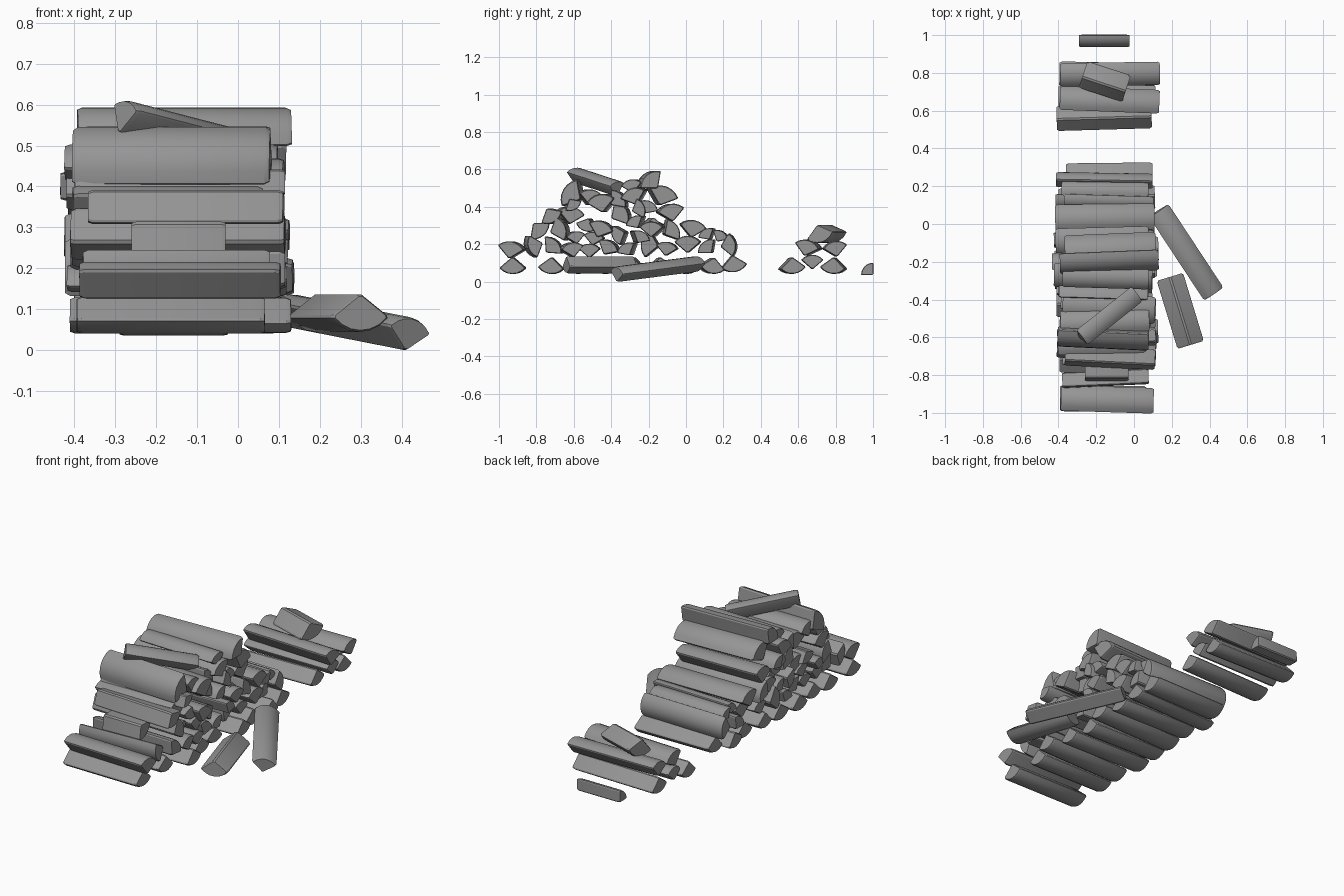
import bpy, bmesh, math, random
from mathutils import Vector

if "Cube" in bpy.data.objects:
    bpy.data.objects.remove(bpy.data.objects["Cube"])

random.seed(4)
SEG = 6  # bark arc segments

wood = bpy.data.materials.new("wood")
wood.diffuse_color = (0.3, 0.3, 0.3, 1)
wood.use_nodes = True
wood.node_tree.nodes["Principled BSDF"].inputs["Base Color"].default_value = wood.diffuse_color


def section(r, spread):
    """Split-log profile: blunt heart edge, two flat cuts, curved bark (+Y of profile is bark)."""
    a = math.radians(spread) / 2
    pts = [(-0.06 * r, 0.04 * r), (0.06 * r, 0.04 * r)]
    # slightly blunted corner, then the bark arc
    pts.append((0.93 * r * math.sin(a), 0.93 * r * math.cos(a)))
    for i in range(SEG + 1):
        t = (a * 0.95) * (1 - 2 * i / SEG)
        pts.append((r * math.sin(t), r * math.cos(t)))
    pts.append((-0.93 * r * math.sin(a), 0.93 * r * math.cos(a)))
    return [(u, v - 0.57 * r) for u, v in pts]


def split_log(name, p, q, r, bark=90, spread=100):
    """Log from p to q with its bark facing the given angle in the end view."""
    p, q = Vector(p), Vector(q)
    x = (q - p).normalized()
    y = Vector((0, 0, 1)).cross(x).normalized()
    z = x.cross(y)
    length = (q - p).length
    b = math.radians(bark - 90)
    prof = [(u * math.cos(b) - v * math.sin(b), u * math.sin(b) + v * math.cos(b))
            for u, v in section(r, spread)]
    bm = bmesh.new()
    rings = []
    # end chamfers come from shrinking the first and last rings
    for d, s in ((0, 0.9), (0.012, 1), (length - 0.012, 1), (length, 0.9)):
        rings.append([bm.verts.new(p + x * d + y * u * s + z * v * s) for u, v in prof])
    n = len(prof)
    for r0, r1 in zip(rings, rings[1:]):
        for i in range(n):
            bm.faces.new((r0[i], r0[(i + 1) % n], r1[(i + 1) % n], r1[i]))
    bm.faces.new(rings[0][::-1])
    bm.faces.new(rings[-1])
    bmesh.ops.recalc_face_normals(bm, faces=bm.faces)
    me = bpy.data.meshes.new(name)
    bm.to_mesh(me)
    bm.free()
    me.materials.append(wood)
    ob = bpy.data.objects.new(name, me)
    bpy.context.collection.objects.link(ob)
    return ob


def course(name, logs, grow=1.0):
    """One layer of logs lying along x: (y, z, radius, bark angle)."""
    for i, (y, z, r, bark) in enumerate(logs):
        cx = -0.15 + random.uniform(-0.025, 0.025)
        h = random.uniform(0.225, 0.265)
        k = random.uniform(-0.012, 0.012)
        split_log(f"{name}_{i + 1}", (cx - h, y - k, z), (cx + h, y + k, z), r * grow, bark)


# main pile, bottom to top
course("base_log", [
    (-.925, .08, .093, 270), (-.72, .08, .092, 265), (-.575, .08, .09, 275),
    (-.43, .08, .092, 270), (-.285, .08, .092, 265), (-.14, .08, .09, 275),
    (0, .08, .092, 270), (.135, .08, .088, 260), (.255, .09, .092, 280)])
course("second_log", [
    (-.93, .175, .088, 80), (-.82, .19, .078, 200), (-.71, .19, .08, 45),
    (-.615, .175, .075, 100), (-.515, .17, .072, 90), (-.41, .185, .075, 60),
    (-.31, .175, .065, 120), (-.195, .2, .09, 170), (-.1, .18, .072, 80),
    (.01, .205, .088, 90), (.115, .185, .07, 130), (.235, .195, .078, 10)], 1.06)
course("third_log", [
    (-.67, .28, .08, 20), (-.595, .24, .06, 100), (-.49, .235, .065, 80),
    (-.355, .25, .065, 200), (-.25, .24, .06, 60), (-.175, .285, .075, 90),
    (-.08, .275, .075, 30), (.035, .288, .085, 80), (.115, .255, .055, 120),
    (.185, .245, .055, 60)], 1.12)
course("fourth_log", [
    (-.71, .35, .075, 300), (-.62, .36, .085, 80), (-.525, .3, .065, 250),
    (-.45, .285, .08, 70), (-.345, .365, .085, 30), (-.265, .32, .06, 120),
    (-.185, .305, .06, 270), (-.085, .375, .085, 100), (-.25, .39, .065, 20)], 1.12)
course("fifth_log", [
    (-.605, .47, .1, 150), (-.515, .455, .08, 80), (-.445, .425, .092, 100),
    (-.36, .44, .075, 40), (-.275, .46, .085, 110), (-.2, .4, .065, 60),
    (-.13, .465, .1, 70), (-.61, .41, .06, 300)], 1.08)
course("top_log", [(-.285, .515, .07, 100), (-.195, .54, .09, 130)], 1.05)

# short pieces on the pile
split_log("short_front_log", (-.26, -.785, .275), (-.03, -.785, .275), .088, 310)
split_log("top_stick", (-.28, -.6, .575), (.01, -.37, .5), .085, 100, 75)

# logs leaning and lying beside the pile
split_log("leaning_log", (.13, .07, .1), (.42, -.37, .043), .085, 80)
split_log("fallen_log", (.19, -.28, .085), (.3, -.64, .085), .095, 270, 105)

# separate small stack behind
course("back_stack_log", [
    (.565, .08, .09, 275), (.675, .11, .078, 90), (.79, .08, .09, 265),
    (.655, .185, .088, 75), (.795, .18, .085, 100)])
split_log("back_stack_short_log", (-.27, .79, .25), (-.04, .715, .25), .1, 285, 105)
split_log("loose_stick", (-.29, .975, .062), (-.025, .975, .062), .065, 135, 90)

# crisp edges, smooth bark
bpy.ops.object.select_all(action='SELECT')
bpy.context.view_layer.objects.active = bpy.context.selected_objects[0]
bpy.ops.object.shade_smooth_by_angle(angle=math.radians(25))
